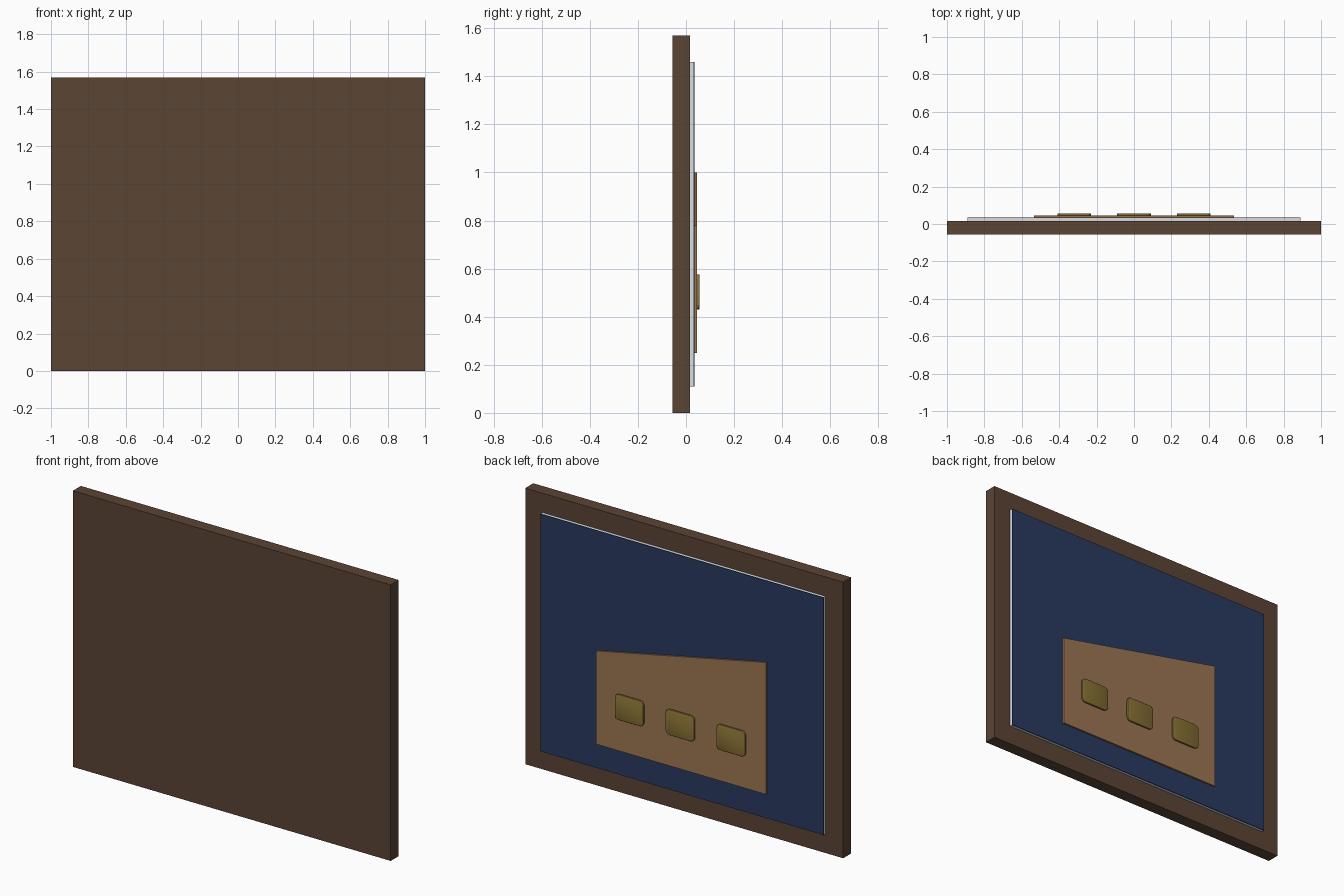
import bpy, bmesh

if "Cube" in bpy.data.objects:
    bpy.data.objects.remove(bpy.data.objects["Cube"])


def material(name, rgb):
    m = bpy.data.materials.new(name)
    m.diffuse_color = (*rgb, 1)
    m.use_nodes = True
    m.node_tree.nodes["Principled BSDF"].inputs["Base Color"].default_value = m.diffuse_color
    return m


BROWN = material("dark brown", (0.105, 0.058, 0.036))
PALE = material("pale grey", (0.70, 0.72, 0.74))
BLUE = material("navy blue", (0.022, 0.042, 0.115))
TAN = material("tan", (0.33, 0.18, 0.085))
BRASS = material("brass", (0.25, 0.17, 0.035))


def plate(name, outline, y0, y1, mat, corner=0, edge=0):
    """Flat slab: x-z outline pushed from y0 to y1, optional rounded corners and rims."""
    bm = bmesh.new()
    face = bm.faces.new([bm.verts.new((x, y0, z)) for x, z in outline])
    out = bmesh.ops.extrude_face_region(bm, geom=[face])["geom"]
    for v in out:
        if isinstance(v, bmesh.types.BMVert):
            v.co.y = y1
    if corner:
        along_y = [e for e in bm.edges if abs(e.verts[0].co.y - e.verts[1].co.y) > 1e-5]
        bmesh.ops.bevel(bm, geom=along_y, offset=corner, segments=4, profile=0.5,
                        affect='EDGES')
    if edge:
        rim = [e for e in bm.edges if all(abs(v.co.y - y1) < 1e-5 for v in e.verts)]
        bmesh.ops.bevel(bm, geom=rim, offset=edge, segments=2, profile=0.5,
                        affect='EDGES')
    bmesh.ops.recalc_face_normals(bm, faces=bm.faces[:])
    me = bpy.data.meshes.new(name)
    bm.to_mesh(me)
    bm.free()
    me.materials.append(mat)
    ob = bpy.data.objects.new(name, me)
    bpy.context.collection.objects.link(ob)
    return ob


def rect(x0, x1, z0, z1):
    return [(x0, z0), (x1, z0), (x1, z1), (x0, z1)]


# backing board
plate("board", rect(-1, 1, 0, 1.57), -0.056, 0.016, BROWN)

# pale mount with the blue sheet on it
plate("mount", rect(-0.89, 0.89, 0.11, 1.46), 0.015, 0.031, PALE)
plate("blue_sheet", rect(-0.89, 0.89, 0.11, 1.46), 0.031, 0.036, BLUE)

# tan plate with a sloping top
plate("tan_plate", [(-0.535, 0.25), (0.535, 0.25), (0.535, 0.78), (-0.535, 1.0)],
      0.036, 0.046, TAN)

# three rounded brass buttons
for i, x in enumerate((-0.32, 0, 0.32)):
    b = plate(f"button_{i + 1}", rect(x - 0.09, x + 0.09, 0.43, 0.575),
              0.044, 0.056, BRASS, corner=0.024, edge=0.002)
    b.data.shade_smooth()
